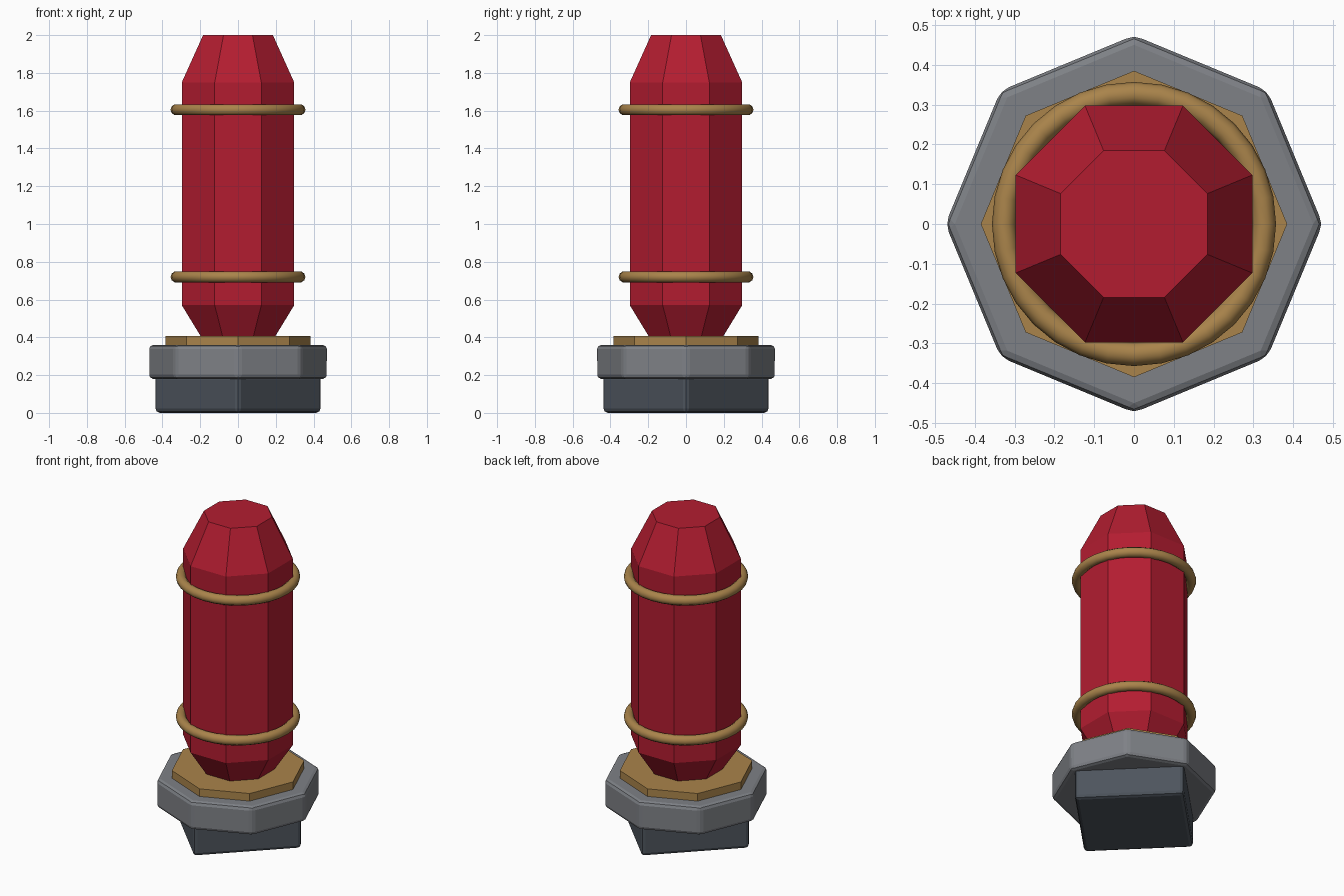
import bpy, bmesh
from math import cos, sin, pi

if "Cube" in bpy.data.objects:
    bpy.data.objects.remove(bpy.data.objects["Cube"])

def material(name, rgb):
    m = bpy.data.materials.new(name)
    m.diffuse_color = (*rgb, 1)
    m.use_nodes = True
    m.node_tree.nodes["Principled BSDF"].inputs["Base Color"].default_value = m.diffuse_color
    return m

RED = material("red_crystal", (0.45, 0.012, 0.03))
GOLD = material("brass", (0.40, 0.23, 0.07))
GREY = material("stone_grey", (0.21, 0.22, 0.24))
DARK = material("dark_stone", (0.075, 0.09, 0.11))

def prism(name, sides, profile, mat, turn=0.0, bevel=0.0):
    """Stack of regular polygons, profile = [(corner radius, z), ...]."""
    bm = bmesh.new()
    rows = [[bm.verts.new((r * cos(turn + 2 * pi * i / sides),
                           r * sin(turn + 2 * pi * i / sides), z))
             for i in range(sides)] for r, z in profile]
    bm.faces.new(rows[0][::-1])
    bm.faces.new(rows[-1])
    for a, b in zip(rows, rows[1:]):
        for i in range(sides):
            j = (i + 1) % sides
            bm.faces.new((a[i], a[j], b[j], b[i]))
    me = bpy.data.meshes.new(name)
    bm.to_mesh(me)
    bm.free()
    ob = bpy.data.objects.new(name, me)
    bpy.context.collection.objects.link(ob)
    me.materials.append(mat)
    if bevel:
        mod = ob.modifiers.new("bevel", 'BEVEL')
        mod.width = bevel
        mod.segments = 2
    return ob

# Stepped base: square foot, octagonal collar, brass plate
prism("base_foot", 4, [(0.445, 0), (0.445, 0.20)], DARK, bevel=0.022)
prism("base_collar", 8, [(0.474, 0.18), (0.474, 0.36)], GREY, bevel=0.022)
prism("brass_plate", 8, [(0.385, 0.33), (0.385, 0.408)], GOLD)

# Faceted crystal with flats facing the axes
prism("crystal", 8, [(0.20, 0.385), (0.322, 0.57), (0.322, 1.75), (0.20, 2.0)],
      RED, turn=pi / 8)

# Brass bands
for name, z in (("lower_band", 0.72), ("upper_band", 1.605)):
    bpy.ops.mesh.primitive_torus_add(major_radius=0.327, minor_radius=0.03,
                                     major_segments=32, minor_segments=10,
                                     location=(0, 0, z))
    ring = bpy.context.object
    ring.name = name
    ring.data.materials.append(GOLD)
    bpy.ops.object.shade_smooth_by_angle(angle=pi / 3)
